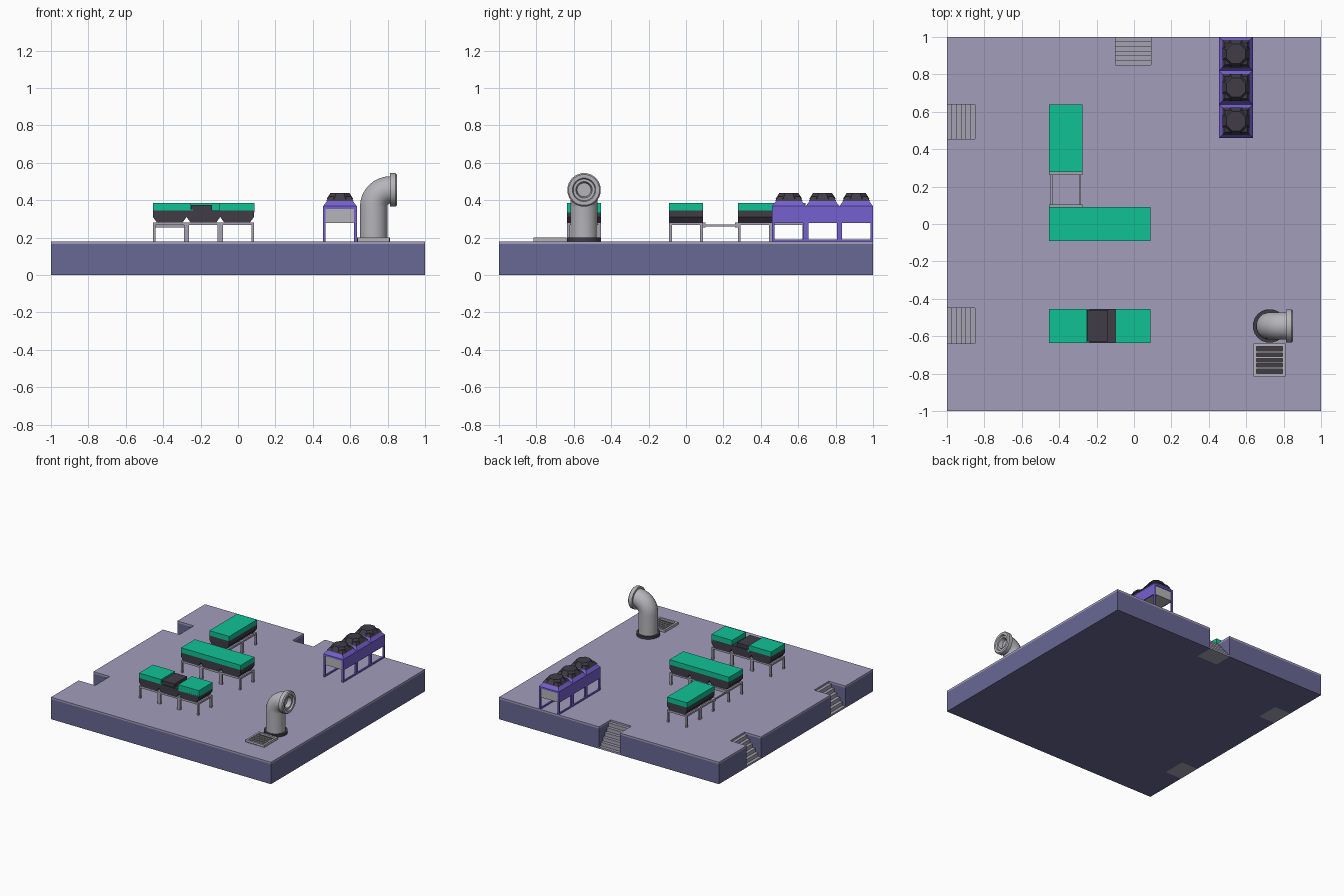
import bpy, bmesh, math
from mathutils import Vector

cube = bpy.data.objects.get("Cube")
if cube:
    bpy.data.objects.remove(cube, do_unlink=True)


def material(name, r, g, b):
    m = bpy.data.materials.new(name)
    m.diffuse_color = (r, g, b, 1)
    m.use_nodes = True
    m.node_tree.nodes["Principled BSDF"].inputs["Base Color"].default_value = (r, g, b, 1)
    return m


DECK = material("deck lavender", 0.36, 0.34, 0.50)
WALL = material("wall slate blue", 0.14, 0.14, 0.30)
GREEN = material("roof green", 0.005, 0.54, 0.30)
DARK = material("dark charcoal", 0.05, 0.046, 0.062)
PURPLE = material("frame purple", 0.18, 0.12, 0.62)
GREY = material("pipe grey", 0.46, 0.46, 0.49)
LEG = material("leg grey", 0.38, 0.36, 0.45)
FLOOR = 0.18
UNIT = 0.18


def finish(name, bm, mat):
    bmesh.ops.recalc_face_normals(bm, faces=bm.faces)
    mesh = bpy.data.meshes.new(name)
    bm.to_mesh(mesh)
    bm.free()
    mesh.materials.append(mat)
    ob = bpy.data.objects.new(name, mesh)
    bpy.context.collection.objects.link(ob)
    return ob


def add_box(bm, x, y, z, taper_top=(0, 0), taper_bottom=(0, 0)):
    """Box between pairs of limits; the top or bottom may be drawn in."""
    rings = []
    for h, (tx, ty) in ((z[0], taper_bottom), (z[1], taper_top)):
        rings.append([bm.verts.new((px, py, h)) for px, py in (
            (x[0] + tx, y[0] + ty), (x[1] - tx, y[0] + ty),
            (x[1] - tx, y[1] - ty), (x[0] + tx, y[1] - ty))])
    low, high = rings
    bm.faces.new(low[::-1])
    bm.faces.new(high)
    for i in range(4):
        j = (i + 1) % 4
        bm.faces.new((low[i], low[j], high[j], high[i]))


def boxes(name, mat, *specs):
    bm = bmesh.new()
    for spec in specs:
        add_box(bm, *spec)
    return finish(name, bm, mat)


def extrude_outline(name, points, z0, z1, mat):
    bm = bmesh.new()
    face = bm.faces.new([bm.verts.new((x, y, z0)) for x, y in points])
    new = bmesh.ops.extrude_face_region(bm, geom=[face])["geom"]
    bmesh.ops.translate(bm, vec=(0, 0, z1 - z0),
                        verts=[v for v in new if isinstance(v, bmesh.types.BMVert)])
    return finish(name, bm, mat)


def sweep(name, rings, mat, sides=20, cap=True, smooth=True):
    """Skin circles given as (centre, tilt, radius); tilt turns the axis from +z to +x."""
    bm = bmesh.new()
    loops = []
    for c, tilt, r in rings:
        u = Vector((math.cos(tilt), 0, -math.sin(tilt)))
        loops.append([bm.verts.new(Vector(c) + u * r * math.cos(a) + Vector((0, r * math.sin(a), 0)))
                      for a in (math.tau * (i + 0.5) / sides for i in range(sides))])
    for a, b in zip(loops, loops[1:]):
        for i in range(sides):
            j = (i + 1) % sides
            bm.faces.new((a[i], a[j], b[j], b[i]))
    if cap:
        bm.faces.new(loops[0][::-1])
        bm.faces.new(loops[-1])
    ob = finish(name, bm, mat)
    if smooth:
        bpy.ops.object.select_all(action="DESELECT")
        ob.select_set(True)
        bpy.context.view_layer.objects.active = ob
        bpy.ops.object.shade_smooth_by_angle(angle=math.radians(35))
    return ob


# Platform with three stair notches
outline = [(-1, -1), (1, -1), (1, 1), (0.09, 1), (0.09, 0.85), (-0.1, 0.85), (-0.1, 1), (-1, 1)]
for y in (0.64, 0.455, -0.45, -0.64):
    pair = [(-1, y), (-0.85, y)]
    outline += pair if y in (0.64, -0.45) else pair[::-1]
extrude_outline("platform_base", outline, 0, 0.165, WALL)
extrude_outline("platform_deck", outline, 0.165, FLOOR, DECK)

# Stairs filling the notches
STEPS = 6
side_steps, back_steps = [], []
for i in range(STEPS):
    a, b = i * 0.15 / STEPS, (i + 1) * 0.15 / STEPS
    z = (0, FLOOR * (i + 0.5) / STEPS)
    side_steps.append(((-1 + a, -1 + b), z))
    back_steps.append(((-0.1, 0.09), (1 - b, 1 - a), z))
for name, y in (("left_stairs_rear", (0.455, 0.64)), ("left_stairs_front", (-0.64, -0.45))):
    boxes(name, LEG, *[(x, y, z) for x, z in side_steps])
boxes("back_stairs", LEG, *back_steps)


# Leg frames: four posts and a top rim for each square cell
def frame_cell(x, y, top, t=0.014, foot=FLOOR):
    x1, y1 = x + UNIT, y + UNIT
    specs = [((a, a + t), (b, b + t), (foot, top)) for a in (x, x1 - t) for b in (y, y1 - t)]
    specs += [((x, x1), (b, b + t), (top - t, top)) for b in (y, y1 - t)]
    specs += [((a, a + t), (y, y1), (top - t, top)) for a in (x, x1 - t)]
    return specs


def container(name, x, y, nx, ny):
    """Run of raised cells: leg frames, then a dark hull with drawn in lower edges."""
    legs, hull = [], []
    for i in range(nx):
        for j in range(ny):
            cx, cy = x + i * UNIT, y + j * UNIT
            legs += frame_cell(cx, cy, 0.28)
            xs, ys = (cx, cx + UNIT), (cy, cy + UNIT)
            hull.append((xs, ys, (0.277, 0.31), (0, 0), (0.024, 0)))
            hull.append((xs, ys, (0.31, 0.345)))
    boxes(name + "_legs", LEG, *legs)
    boxes(name + "_hull", DARK, *hull)


LEFT = -0.455
container("long_container", LEFT, -0.09, 3, 1)
boxes("long_container_roof", GREEN, ((LEFT, 0.088), (-0.09, 0.09), (0.345, 0.385)))
container("rear_container", LEFT, 0.278, 1, 2)
boxes("rear_container_roof", GREEN, ((LEFT, LEFT + UNIT), (0.278, 0.638), (0.345, 0.385)))
container("front_container", LEFT, -0.635, 3, 1)
FRONT_Y = (-0.635, -0.455)
boxes("front_container_roofs", GREEN,
      ((LEFT, -0.255), FRONT_Y, (0.345, 0.385)),
      ((-0.255, -0.24), FRONT_Y, (0.33, 0.35)),
      ((-0.10, 0.088), FRONT_Y, (0.335, 0.385)))
boxes("front_container_hatch", DARK, ((-0.25, -0.14), (-0.627, -0.46), (0.34, 0.375)))

# Open walkway frame joining two containers
boxes("walkway_frame", LEG,
      ((-0.447, -0.437), (0.09, 0.28), (0.26, 0.27)),
      ((-0.293, -0.283), (0.09, 0.28), (0.26, 0.27)),
      ((LEFT, LEFT + UNIT), (0.09, 0.105), (0.255, 0.28)),
      ((LEFT, LEFT + UNIT), (0.262, 0.278), (0.255, 0.28)))

# Row of three cooling units
CX = 0.455
frames, panels, hoods, cores = [], [], [], []
for j in range(3):
    cy = 0.46 + j * UNIT
    xs, ys = (CX, CX + UNIT), (cy, cy + UNIT)
    frames += frame_cell(CX, cy, 0.368)
    for x in (CX, CX + UNIT - 0.012):
        panels.append(((x, x + 0.012), ys, (0.278, 0.368)))
        panels.append(((x, x + 0.012), ys, (FLOOR, 0.19)))
    hoods.append((xs, ys, (0.368, 0.402), (0.026, 0.026)))
    mid = (CX + UNIT / 2, cy + UNIT / 2)
    # Square dark collar and eight-sided fan cap
    boxes(f"cooling_collar_{j + 1}", DARK,
          ((mid[0] - 0.073, mid[0] + 0.073), (mid[1] - 0.073, mid[1] + 0.073),
           (0.396, 0.42), (0.015, 0.015)))
    sweep(f"cooling_cap_{j + 1}", [((*mid, 0.405), 0, 0.078), ((*mid, 0.437), 0, 0.056)],
          DARK, sides=8, smooth=False)
boxes("cooling_frames", PURPLE, *frames)
boxes("cooling_side_panels", PURPLE, *panels)
boxes("cooling_hoods", PURPLE, *hoods)
boxes("cooling_core", GREY, ((CX + 0.012, CX + UNIT - 0.012), (0.466, 0.994), (0.278, 0.366)))

# Vent pipe with elbow
PX, PY, R, BEND = 0.725, -0.545, 0.074, 0.09
rings = [((PX, PY, FLOOR), 0, R)]
for i in range(9):
    t = math.pi / 2 * i / 8
    rings.append(((PX + BEND * (1 - math.cos(t)), PY, 0.365 + BEND * math.sin(t)), t, R))
sweep("vent_pipe", rings, GREY, cap=False)
sweep("vent_pipe_base", [((PX, PY, FLOOR), 0, 0.09), ((PX, PY, 0.2), 0, 0.09)], DARK)
lip = [(0.812, R), (0.812, 0.09), (0.842, 0.09), (0.85, 0.083), (0.85, 0.063), (0.838, 0.058),
       (0.838, 0.044), (0.80, 0.036)]
sweep("vent_pipe_mouth", [((x, PY, 0.455), math.pi / 2, r) for x, r in lip], GREY, cap=False)
sweep("vent_pipe_inside", [((0.80, PY, 0.455), math.pi / 2, 0.04),
                           ((0.805, PY, 0.455), math.pi / 2, 0.04)], GREY)

# Floor grate beside the pipe
GX, GY, W = (0.64, 0.81), (-0.815, -0.64), 0.016
grate = [((GX[0], GX[0] + W), GY, (FLOOR, 0.2)), ((GX[1] - W, GX[1]), GY, (FLOOR, 0.2)),
         (GX, (GY[0], GY[0] + W), (FLOOR, 0.2)), (GX, (GY[1] - W, GY[1]), (FLOOR, 0.2))]
for i in range(1, 5):
    y = GY[0] + W + i * 0.143 / 5
    grate.append((GX, (y - 0.005, y + 0.005), (FLOOR, 0.195)))
boxes("grate_frame", GREY, *grate)
boxes("grate_pit", DARK, (GX, GY, (FLOOR, 0.186)))
